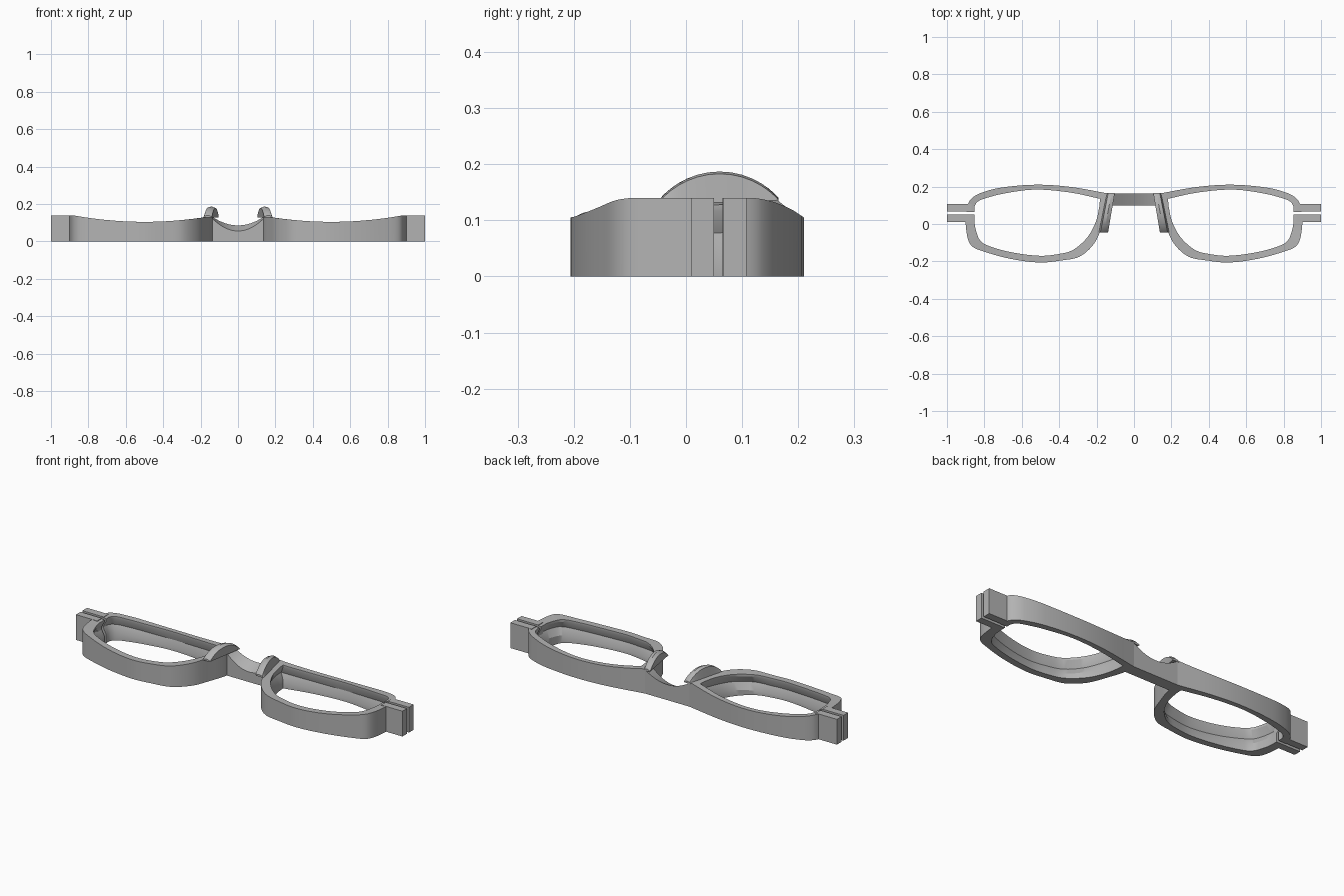
import bpy, bmesh, math
from mathutils import Vector

if "Cube" in bpy.data.objects:
    bpy.data.objects.remove(bpy.data.objects["Cube"])

grey = bpy.data.materials.new("plain_grey")
grey.use_nodes = True
grey.diffuse_color = (0.45, 0.45, 0.45, 1)
grey.node_tree.nodes["Principled BSDF"].inputs["Base Color"].default_value = grey.diffuse_color

HEIGHT = 0.14


def top_height(x):
    """Shallow dished top of each rim."""
    return min(HEIGHT, 0.105 + 0.24 * (abs(x) - 0.5) ** 2)


def make_object(name, bm, mirror=False, angle=30):
    bmesh.ops.recalc_face_normals(bm, faces=bm.faces[:])
    mesh = bpy.data.meshes.new(name)
    bm.to_mesh(mesh)
    bm.free()
    obj = bpy.data.objects.new(name, mesh)
    bpy.context.collection.objects.link(obj)
    mesh.materials.append(grey)
    bpy.ops.object.select_all(action='DESELECT')
    obj.select_set(True)
    bpy.context.view_layer.objects.active = obj
    bpy.ops.object.shade_smooth_by_angle(angle=math.radians(angle))
    if mirror:
        obj.modifiers.new("mirror", 'MIRROR').use_mirror_merge = False
    return obj


def loft(sections):
    """Skin a list of equal closed sections and cap both ends."""
    bm = bmesh.new()
    rings = [[bm.verts.new(p) for p in s] for s in sections]
    for a, b in zip(rings, rings[1:]):
        for i in range(len(a)):
            j = (i + 1) % len(a)
            bm.faces.new((a[i], a[j], b[j], b[i]))
    bm.faces.new(rings[0])
    bm.faces.new(rings[-1])
    return bm


def smooth_path(points, steps):
    """Hermite curve with chord-length spacing."""
    pts = [Vector(p) for p in points]
    t = [0.0]
    for a, b in zip(pts, pts[1:]):
        t.append(t[-1] + (b - a).length)
    last = len(pts) - 1
    slopes = []
    for i in range(len(pts)):
        lo, hi = max(i - 1, 0), min(i + 1, last)
        slopes.append((pts[hi] - pts[lo]) / (t[hi] - t[lo]))
    path = []
    for i in range(last):
        h = t[i + 1] - t[i]
        for k in range(steps):
            u = k / steps
            c = u * u * (3 - 2 * u)
            path.append(pts[i].lerp(pts[i + 1], c)
                        + slopes[i] * (h * u * (1 - u) ** 2)
                        - slopes[i + 1] * (h * u * u * (1 - u)))
    return path + [pts[-1]]


# Rim path: outer x, y and inner x, y, running round from the hinge gap
back_half = smooth_path([
    (.895, .065, .853, .065), (.888, .105, .852, .094), (.87, .135, .838, .117),
    (.826, .163, .805, .134), (.72, .193, .70, .162), (.53, .21, .53, .184),
    (.345, .199, .345, .169), (.137, .163, .182, .135)], 5)
front_half = smooth_path([
    (.137, .163, .182, .135), (.137, .1, .186, .09), (.168, .0, .205, .01),
    (.21, -.1, .25, -.072), (.29, -.174, .325, -.138), (.39, -.195, .40, -.16),
    (.505, -.206, .505, -.17), (.666, -.185, .666, -.149), (.81, -.145, .79, -.112),
    (.865, -.12, .825, -.085), (.888, -.08, .84, -.05), (.9, .0, .852, .0),
    (.9, .05, .853, .05)], 5)


def rim_section(p):
    """Rim wall with a V-shaped lens groove on its inside."""
    outer, inner = Vector((p[0], p[1])), Vector((p[2], p[3]))
    deep = inner.lerp(outer, 0.45)
    top = top_height(inner.x)
    return [(*outer, 0), (*outer, top_height(outer.x)), (*inner, top),
            (*inner, top - 0.012), (*deep, top - 0.05), (*inner, top - 0.088),
            (*inner, 0)]


make_object("lens_rims", loft([rim_section(p) for p in back_half + front_half[1:]]), True)

# Bridge with a scooped, forward-sloping top
sections = []
for i in range(25):
    x = -0.14 + 0.28 * i / 24
    dip = (x / 0.14) ** 2
    sections.append([(x, 0.098, 0), (x, 0.163, 0), (x, 0.163, 0.086 + 0.048 * dip),
                     (x, 0.098, 0.056 + 0.07 * dip)])
make_object("bridge", loft(sections))

# Nose pads: arched segments that splay outwards towards the front
sections = []
radius, chord = 0.141, 0.105
for i in range(17):
    s = -math.cos(math.pi * i / 16) * chord
    y = 0.06 + s
    z = 0.187 - radius + math.sqrt(radius ** 2 - s ** 2)
    x_in, x_out = 0.131 - 0.17 * y, 0.171 - 0.2 * y
    sections.append([(x_in + 0.004, y, 0.128), (x_in, y, z - 0.008),
                     ((x_in + x_out) / 2, y, z), (x_out, y, z - 0.004), (x_out + 0.008, y, 0.128)])
make_object("nose_pads", loft(sections), True)

# Screw hole cutter for the hinge tabs
bm = bmesh.new()
bmesh.ops.create_cone(bm, cap_ends=True, segments=24, radius1=0.025, radius2=0.025, depth=0.4)
for v in bm.verts:
    v.co = Vector((0.952 + v.co.x, v.co.z + 0.06, 0.07 + v.co.y))
cutter = make_object("screw_hole_cutter", bm)
cutter.hide_render = True
cutter.hide_viewport = True

# Paired hinge tabs either side of the gap
for name, y0, y1 in (("front_hinge_tabs", 0.01, 0.05), ("back_hinge_tabs", 0.067, 0.108)):
    tab = make_object(name, loft([
        [(x, y0, 0), (x, y1, 0), (x, y1, HEIGHT), (x, y0, HEIGHT)] for x in (0.87, 1.0)]))
    hole = tab.modifiers.new("screw_hole", 'BOOLEAN')
    hole.object = cutter
    hole.operation = 'DIFFERENCE'
    tab.modifiers.new("mirror", 'MIRROR').use_mirror_merge = False
